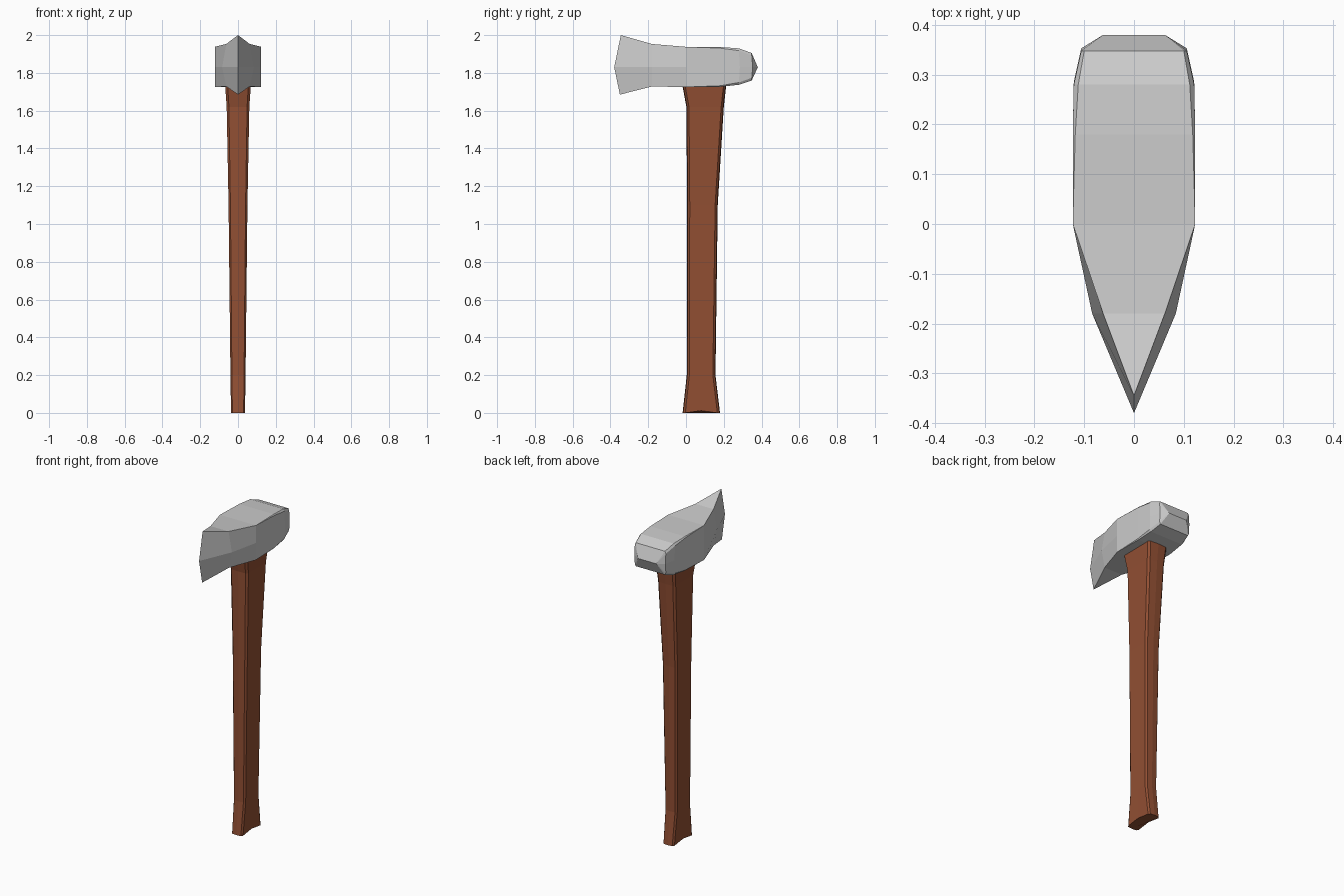
import bpy, bmesh

if "Cube" in bpy.data.objects:
    bpy.data.objects.remove(bpy.data.objects["Cube"])


def loft(name, rings, color=None):
    """Skin a list of equal-length closed rings, capping both ends."""
    bm = bmesh.new()
    loops = [[bm.verts.new(p) for p in ring] for ring in rings]
    n = len(loops[0])
    for a, b in zip(loops, loops[1:]):
        for i in range(n):
            j = (i + 1) % n
            bm.faces.new((a[i], a[j], b[j], b[i]))
    bm.faces.new(loops[0][::-1])
    bm.faces.new(loops[-1])
    bmesh.ops.remove_doubles(bm, verts=bm.verts, dist=0.0005)
    bmesh.ops.recalc_face_normals(bm, faces=bm.faces)
    mesh = bpy.data.meshes.new(name)
    bm.to_mesh(mesh)
    bm.free()
    obj = bpy.data.objects.new(name, mesh)
    bpy.context.collection.objects.link(obj)
    if color:
        mat = bpy.data.materials.new(name + "_colour")
        mat.diffuse_color = color
        mat.use_nodes = True
        mat.node_tree.nodes["Principled BSDF"].inputs["Base Color"].default_value = mat.diffuse_color
        mesh.materials.append(mat)
    return obj


def head_ring(y, y_mid, inner, outer, z_low, z_high, chamfer, flat):
    """Chamfered box section with a ridge row at mid height."""
    mid = 1.83
    right = [(flat, y, z_low), (inner, y, z_low), (outer, y, z_low + chamfer),
             (outer, y_mid, mid),
             (outer, y, z_high - chamfer), (inner, y, z_high), (flat, y, z_high)]
    return right + [(-x, yy, z) for x, yy, z in reversed(right)]


def blade_ring(y, top_half, mid_half, z_low, z_high):
    """Section that bulges at mid height, tapering to the cutting edge."""
    right = [(top_half / 2, y, z_low), (top_half, y, z_low), (top_half, y, z_low),
             (mid_half, y, 1.83),
             (top_half, y, z_high), (top_half, y, z_high), (top_half / 2, y, z_high)]
    return right + [(-x, yy, z) for x, yy, z in reversed(right)]


# Axe head: cutting edge, cheeks, then the rounded poll
edge = [(0, -0.35, 1.685)] * 3 + [(0, -0.38, 1.83)] + [(0, -0.345, 2.0)] * 3
loft("axe_head", [
    edge + edge[::-1],
    blade_ring(-0.18, 0.062, 0.084, 1.728, 1.953),
    blade_ring(0.0, 0.123, 0.123, 1.725, 1.938),
    head_ring(0.18, 0.18, 0.118, 0.123, 1.726, 1.937, 0.006, 0.062),
    head_ring(0.28, 0.285, 0.112, 0.121, 1.737, 1.930, 0.012, 0.062),
    head_ring(0.348, 0.353, 0.100, 0.106, 1.760, 1.905, 0.014, 0.062),
    head_ring(0.38, 0.38, 0.062, 0.062, 1.83, 1.83, 0, 0.062),
])


# Handle: chamfered section, flared at the foot and under the head
def handle_ring(z, front, back, half, lift=0.0):
    c = 0.014
    right = [(0, front, z), (half * 0.8, front + 0.003, z), (half, front + c, z),
             (half, (front + back) / 2, z + lift),
             (half, back - c, z), (half * 0.8, back - 0.003, z), (0, back, z)]
    return right + [(-x, y, zz) for x, y, zz in right[-2:0:-1]]


loft("handle", [
    handle_ring(0.0, -0.018, 0.180, 0.037, 0.012),
    handle_ring(0.2, 0.004, 0.156, 0.040),
    handle_ring(1.1, 0.006, 0.168, 0.050),
    handle_ring(1.62, 0.002, 0.200, 0.060),
    handle_ring(1.76, -0.024, 0.216, 0.070),
], (0.285, 0.078, 0.033, 1))
